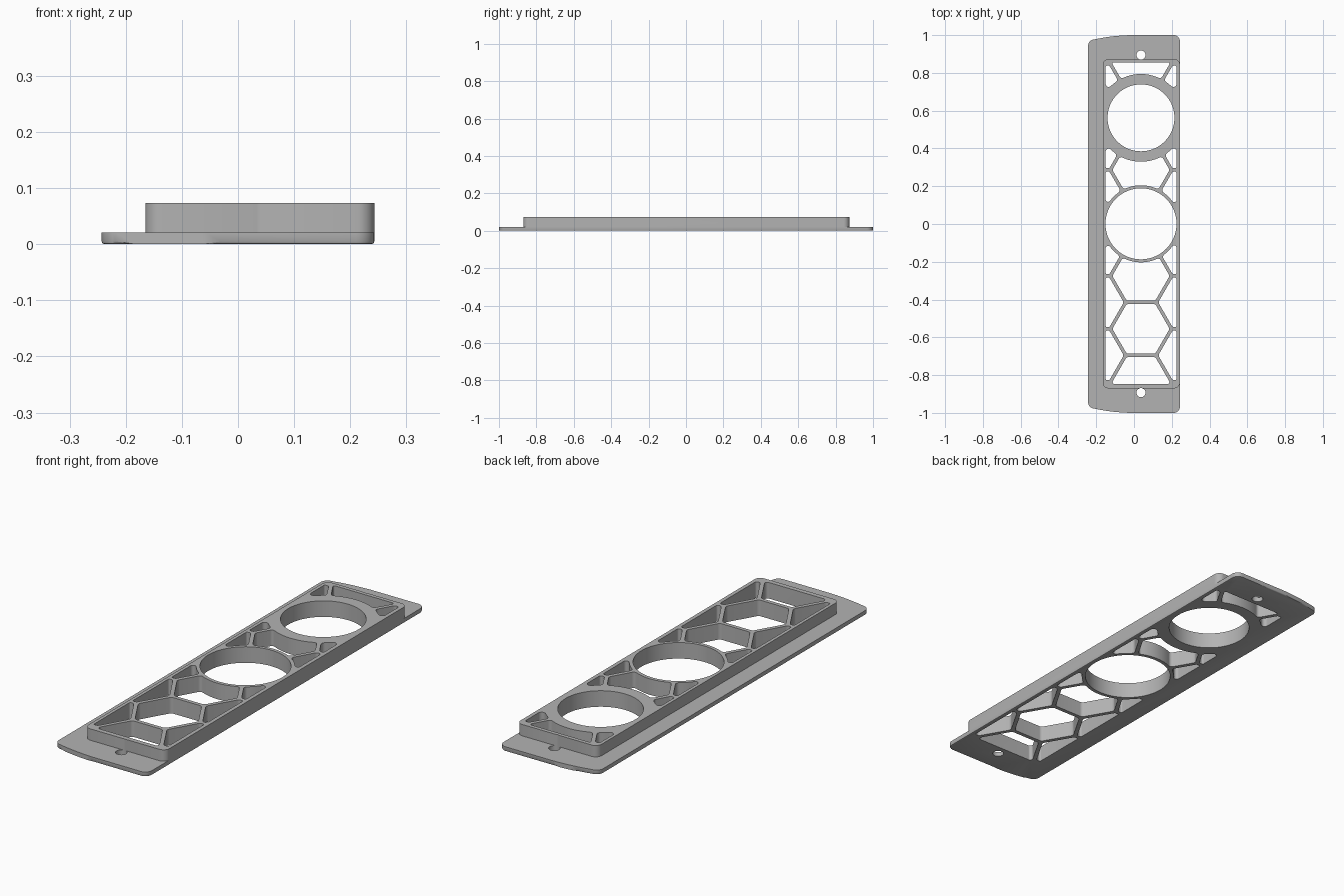
import bpy, bmesh, math
from mathutils import Vector

STEP = 0.0015
AXIS_X = 0.037                       # centre line of the lattice
RINGS = [(0.001, 0.204, 0.188), (0.562, 0.232, 0.177)]   # y, outer, bore
PITCH, BASE_Y, WEB = 0.2805, 0.006, 0.018
WINDOW = (-0.15, 0.225, -0.848, 0.855)

if "Cube" in bpy.data.objects:
    bpy.data.objects.remove(bpy.data.objects["Cube"])

grey = bpy.data.materials.new("light_grey")
grey.use_nodes = True
grey.diffuse_color = (0.45, 0.45, 0.45, 1)
grey.node_tree.nodes["Principled BSDF"].inputs["Base Color"].default_value = (0.45, 0.45, 0.45, 1)


# ---- 2D outline helpers ----
def circle(x, y, r, n=72):
    return [Vector((x + r * math.cos(2 * math.pi * i / n),
                    y + r * math.sin(2 * math.pi * i / n))) for i in range(n)]


def clip(poly, axis, limit, sign):
    """Keep the side of the outline where sign * coordinate <= sign * limit."""
    out = []
    for a, b in zip(poly, poly[1:] + poly[:1]):
        da, db = sign * (a[axis] - limit), sign * (b[axis] - limit)
        if da <= 0:
            out.append(a)
        if da * db < 0:
            out.append(a.lerp(b, da / (da - db)))
    return out


def dense(poly):
    out = []
    for a, b in zip(poly, poly[1:] + poly[:1]):
        n = max(1, round((b - a).length / STEP))
        out += [a.lerp(b, i / n) for i in range(n)]
    return out


def bite(pts, centre, r):
    """Remove a disc from a dense outline, adding the concave arc."""
    inside = [(p - centre).length < r for p in pts]
    if not any(inside):
        return pts
    start = next(i for i in range(len(pts)) if inside[i - 1] and not inside[i])
    order = list(range(start, len(pts))) + list(range(start))
    kept = [pts[i] for i in order if not inside[i]]
    a, b = kept[-1] - centre, kept[0] - centre
    a0 = math.atan2(a.y, a.x)
    sweep = (math.atan2(b.y, b.x) - a0 + math.pi) % (2 * math.pi) - math.pi
    n = max(2, round(abs(sweep) * r / STEP))
    return kept + [centre + r * Vector((math.cos(a0 + sweep * i / n), math.sin(a0 + sweep * i / n)))
                   for i in range(1, n)]


def rounded(pts, radius):
    """Fillet every sharp corner of a dense outline, then thin the points."""
    n = len(pts)

    def turn(i):
        return abs((pts[i] - pts[i - 3]).angle_signed(pts[(i + 3) % n] - pts[i], 0))
    turns = [turn(i) for i in range(n)]
    corners = [i for i in range(n) if turns[i] > 0.3 and
               all(turns[i] > turns[(i + d) % n] - (1e-6 if d > 0 else -1e-6)
                   for d in range(-4, 5) if d)]
    replace, dropped = {}, set()
    for j, c in enumerate(corners):
        gap = min((c - corners[j - 1]) % n or n, (corners[(j + 1) % len(corners)] - c) % n or n)
        k = min(round(radius * math.tan(min(turns[c], 2.4) / 2) / STEP), gap // 2 - 1)
        if k < 1:
            continue
        a, m, b = pts[c - k], pts[c], pts[(c + k) % n]
        w = math.cos(turns[c] / 2)
        arc = []
        for s in range(9):
            t = s / 8
            f0, f1, f2 = (1 - t) ** 2, 2 * w * t * (1 - t), t * t
            arc.append((a * f0 + m * f1 + b * f2) / (f0 + f1 + f2))
        replace[c] = arc
        dropped |= {(c + d) % n for d in range(-k, k + 1)}
    full = []
    for i in range(n):
        full += replace.get(i, [] if i in dropped else [pts[i]])
    out = [full[0]]
    for p, q in zip(full[1:], full[2:] + full[:1]):
        if (p - out[-1]).length > 1e-4 and abs((p - out[-1]).angle_signed(q - p, 0)) > 0.03:
            out.append(p)
    return out


# ---- solid helpers ----
def add_prism(bm, outline, z0, z1, chamfer=0):
    bottom = bm.faces.new([bm.verts.new((p.x, p.y, z0)) for p in outline])
    bottom.normal_update()
    if bottom.normal.z > 0:
        bottom.normal_flip()
    top = bmesh.ops.extrude_face_region(bm, geom=[bottom], use_keep_orig=True)["geom"]
    for v in top:
        if isinstance(v, bmesh.types.BMVert):
            v.co.z = z1
    if chamfer:
        bmesh.ops.bevel(bm, geom=list(bottom.edges), offset=chamfer, segments=2,
                        profile=0.5, affect='EDGES')
    bmesh.ops.recalc_face_normals(bm, faces=bm.faces)


def make_object(name, prisms):
    bm = bmesh.new()
    for args in prisms:
        add_prism(bm, *args)
    mesh = bpy.data.meshes.new(name)
    bm.to_mesh(mesh)
    bm.free()
    mesh.materials.append(grey)
    obj = bpy.data.objects.new(name, mesh)
    bpy.context.collection.objects.link(obj)
    return obj


def boolean(target, other, operation):
    mod = target.modifiers.new(operation.lower(), 'BOOLEAN')
    mod.object, mod.operation, mod.solver = other, operation, 'EXACT'
    bpy.context.view_layer.objects.active = target
    bpy.ops.object.modifier_apply(modifier=mod.name)
    bpy.data.objects.remove(other)


def rectangle(x0, x1, y0, y1):
    return [Vector(p) for p in ((x0, y0), (x1, y0), (x1, y1), (x0, y1))]


# ---- base plate with bowed ends ----
bow = [Vector((-0.243 * i / 8, 1 - 0.03 * (i / 8) ** 2)) for i in range(9)]
plate_outline = ([Vector((0.243, -1)), Vector((0.243, 1))] + bow +
                 [Vector((p.x, -p.y)) for p in reversed(bow)])
faceplate = make_object("vent_plate", [(rounded(dense(plate_outline), 0.033), 0, 0.021, 0.005)])

# ---- raised frame ----
frame_outline = rounded(dense(rectangle(-0.165, 0.243, -0.87, 0.873)), 0.03)
frame = make_object("raised_frame", [(frame_outline, 0.021, 0.073)])
boolean(faceplate, frame, 'UNION')

# ---- lattice pockets, ring bores and screw holes ----
size = PITCH / math.sqrt(3)
cells = [(AXIS_X, BASE_Y + PITCH * k) for k in (-3, -2, -1, 1, 3)]
cells += [(AXIS_X + side * 1.5 * size, BASE_Y + PITCH * (k + 0.5))
          for side in (-1, 1) for k in range(-3, 3)]
holes = [circle(AXIS_X, y, bore, 96) for y, _, bore in RINGS]
holes += [circle(AXIS_X, y, 0.024, 32) for y in (-0.893, 0.895)]
for x, y in cells:
    cell = circle(x, y, size - WEB / math.sqrt(3), 6)
    for axis in (0, 1):
        cell = clip(cell, axis, WINDOW[2 * axis], -1)
        cell = clip(cell, axis, WINDOW[2 * axis + 1], 1)
    cell = dense(cell)
    for ring_y, outer, _ in RINGS:
        cell = bite(cell, Vector((AXIS_X, ring_y)), outer)
    holes.append(rounded(cell, 0.018))
cutters = make_object("cutters", [(h, -0.05, 0.15) for h in holes])
cutters.hide_render = True
boolean(faceplate, cutters, 'DIFFERENCE')

# ---- smooth curved walls, crisp edges ----
bpy.ops.object.select_all(action='DESELECT')
faceplate.select_set(True)
bpy.context.view_layer.objects.active = faceplate
bpy.ops.object.shade_smooth_by_angle(angle=math.radians(30))
